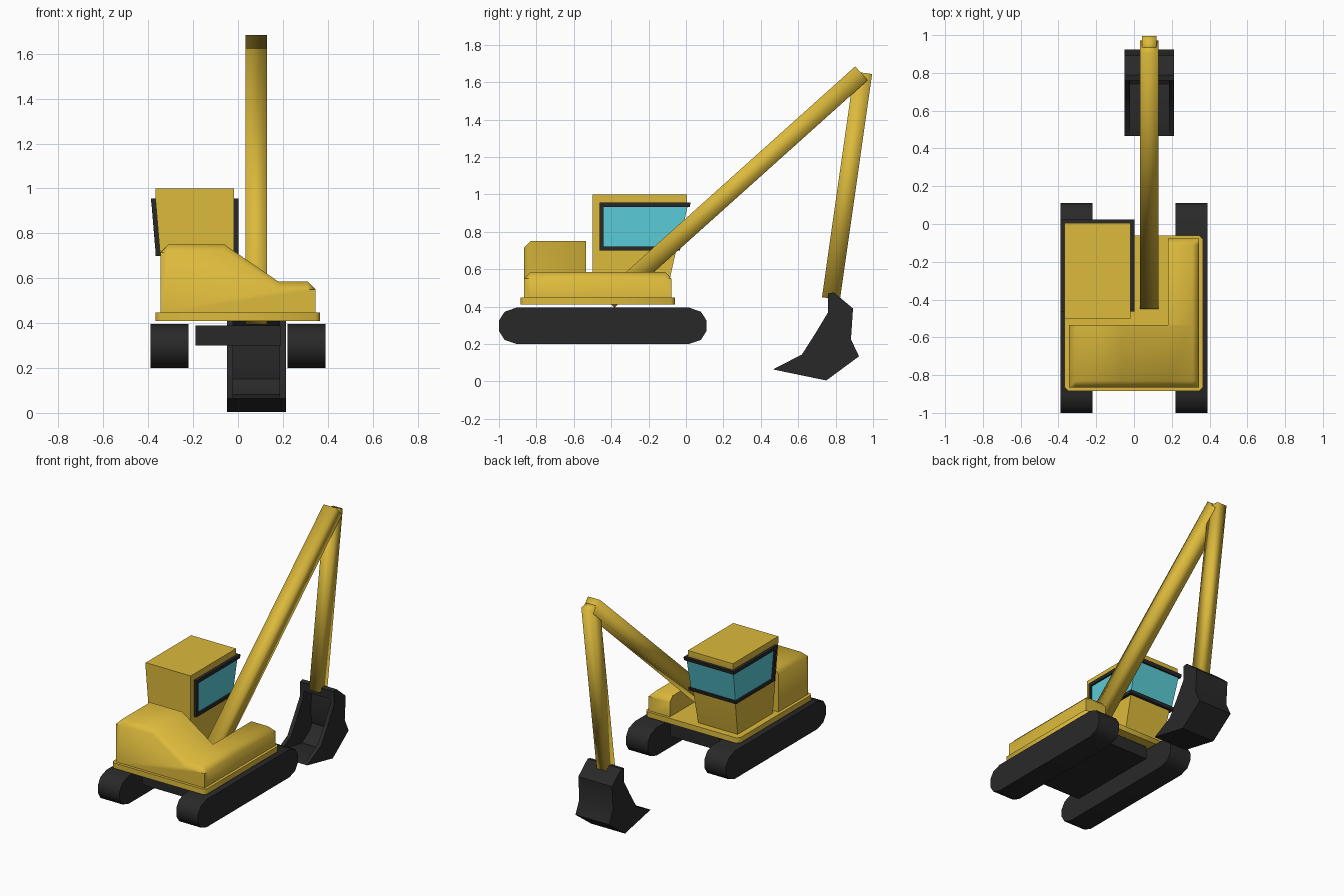
import bpy, bmesh, math
from mathutils import Vector

if "Cube" in bpy.data.objects:
    bpy.data.objects.remove(bpy.data.objects["Cube"])


def material(name, rgb):
    m = bpy.data.materials.new(name)
    m.diffuse_color = (*rgb, 1)
    m.use_nodes = True
    m.node_tree.nodes["Principled BSDF"].inputs["Base Color"].default_value = m.diffuse_color
    return m


YELLOW = material("yellow_paint", (0.72, 0.49, 0.045))
BLACK = material("black_rubber", (0.022, 0.022, 0.022))
GLASS = material("blue_glass", (0.1, 0.6, 0.68))


def loft(name, rings, mat, angle=60):
    """Join matching rings of points into a closed solid."""
    bm = bmesh.new()
    vs = [[bm.verts.new(p) for p in ring] for ring in rings]
    n = len(rings[0])
    for a, b in zip(vs, vs[1:]):
        for i in range(n):
            j = (i + 1) % n
            bm.faces.new((a[i], a[j], b[j], b[i]))
    bm.faces.new(vs[0][::-1])
    bm.faces.new(vs[-1])
    bmesh.ops.recalc_face_normals(bm, faces=bm.faces)
    me = bpy.data.meshes.new(name)
    bm.to_mesh(me)
    bm.free()
    me.materials.append(mat)
    ob = bpy.data.objects.new(name, me)
    bpy.context.collection.objects.link(ob)
    bpy.context.view_layer.objects.active = ob
    bpy.ops.object.select_all(action='DESELECT')
    ob.select_set(True)
    bpy.ops.object.shade_smooth_by_angle(angle=math.radians(angle))
    return ob


def side_profile(name, yz, x0, x1, mat, angle=40):
    return loft(name, [[(x, y, z) for y, z in yz] for x in (x0, x1)], mat, angle)


def rect(x0, x1, y0, y1, z):
    return [(x0, y0, z), (x1, y0, z), (x1, y1, z), (x0, y1, z)]


def beam(name, start, end, width, depth, x=0.081):
    """Square beam in the y-z plane."""
    a, b = Vector((x, *start)), Vector((x, *end))
    side = Vector((width / 2, 0, 0))
    up = (b - a).normalized().cross(Vector((1, 0, 0))) * depth / 2
    loft(name, [[p - side - up, p + side - up, p + side + up, p - side + up]
                for p in (a, b)], YELLOW, 180)


# Crawler tracks and the frame between them
end = [(0.46, 0.2), (0.525, 0.222), (0.555, 0.27),
       (0.555, 0.325), (0.525, 0.372), (0.46, 0.395)]
track = [(y - 0.445, z) for y, z in end] + [(-y - 0.445, z) for y, z in reversed(end)]
for name, s in (("left_track", -1), ("right_track", 1)):
    side_profile(name, track, s * 0.22, s * 0.39, BLACK, 60)
loft("undercarriage_frame", [rect(-0.19, 0.19, -0.79, -0.1, z) for z in (0.3, 0.39)], BLACK)

# Deck plate with clipped corners
c, x0, x1, y0, y1 = 0.02, -0.367, 0.365, -0.885, -0.06
deck = [(x0 + c, y0), (x1 - c, y0), (x1, y0 + c), (x1, y1 - c),
        (x1 - c, y1), (x0 + c, y1), (x0, y1 - c), (x0, y0 + c)]
loft("deck_plate", [[(x, y, z) for x, y in deck] for z in (0.41, 0.448)], YELLOW)

# Engine housing, chamfered along its back edge
top = [(-0.345, 0.445), (-0.345, 0.715), (-0.31, 0.75), (-0.06, 0.75),
       (0.18, 0.585), (0.31, 0.585), (0.345, 0.55), (0.345, 0.445)]
low = [(-0.345, 0.445), (-0.345, 0.714), (-0.31, 0.715), (-0.06, 0.715),
       (0.18, 0.55), (0.31, 0.55), (0.345, 0.549), (0.345, 0.445)]
loft("engine_housing", [[(x, y, z) for x, z in prof]
     for y, prof in ((-0.865, low), (-0.83, top), (-0.535, top))], YELLOW)

# Low side housing running forward on the right
wing = [(0.18, 0.445), (0.18, 0.585), (0.31, 0.585), (0.345, 0.55), (0.345, 0.445)]
nose = [(0.18, 0.445), (0.18, 0.55), (0.31, 0.55), (0.345, 0.549), (0.345, 0.445)]
loft("side_housing", [[(x, y, z) for x, z in prof]
     for y, prof in ((-0.535, wing), (-0.11, wing), (-0.078, nose))], YELLOW)


# Cab: left side and front lean outward toward the roof
def cab_ring(z, off=0.0, back=-0.5, front=None):
    t = min((z - 0.445) / 0.51, 1)
    left, nose_y = -0.325 - 0.043 * t, -0.11 + 0.115 * t
    return rect(left - off, -0.018 + off, back, nose_y + off if front is None else front, z)


loft("cab_shell", [cab_ring(z) for z in (0.445, 0.955, 1.0)], YELLOW, 60)
loft("cab_windows", [cab_ring(z, 0.008, -0.455) for z in (0.705, 0.95)], GLASS)
for name, z0, z1 in (("lower_window_frame", 0.7, 0.722), ("upper_window_frame", 0.932, 0.956)):
    loft(name, [cab_ring(z, 0.02, -0.463) for z in (z0, z1)], BLACK)
loft("rear_window_posts", [cab_ring(z, 0.0195, -0.463, -0.44) for z in (0.71, 0.945)], BLACK)

# Boom and stick
beam("boom", (-0.417, 0.431), (0.938, 1.647), 0.096, 0.1)
beam("stick", (0.775, 0.443), (0.947, 1.65), 0.075, 0.097)

# Bucket: curved shell closed by two cheek plates
outer = [(0.76, 0.47), (0.79, 0.476), (0.893, 0.39), (0.882, 0.225),
         (0.925, 0.134), (0.75, 0.005), (0.465, 0.064)]
mouth = [(0.62, 0.144), (0.695, 0.262), (0.76, 0.37)]
inner = [(0.55, 0.085), (0.74, 0.055), (0.83, 0.11), (0.855, 0.15),
         (0.838, 0.22), (0.85, 0.36), (0.79, 0.42), (0.76, 0.41)]
side_profile("bucket_shell", outer + inner, -0.022, 0.185, BLACK)
for name, a, b in (("left_bucket_cheek", -0.05, -0.022), ("right_bucket_cheek", 0.185, 0.213)):
    side_profile(name, outer + mouth, a, b, BLACK)
